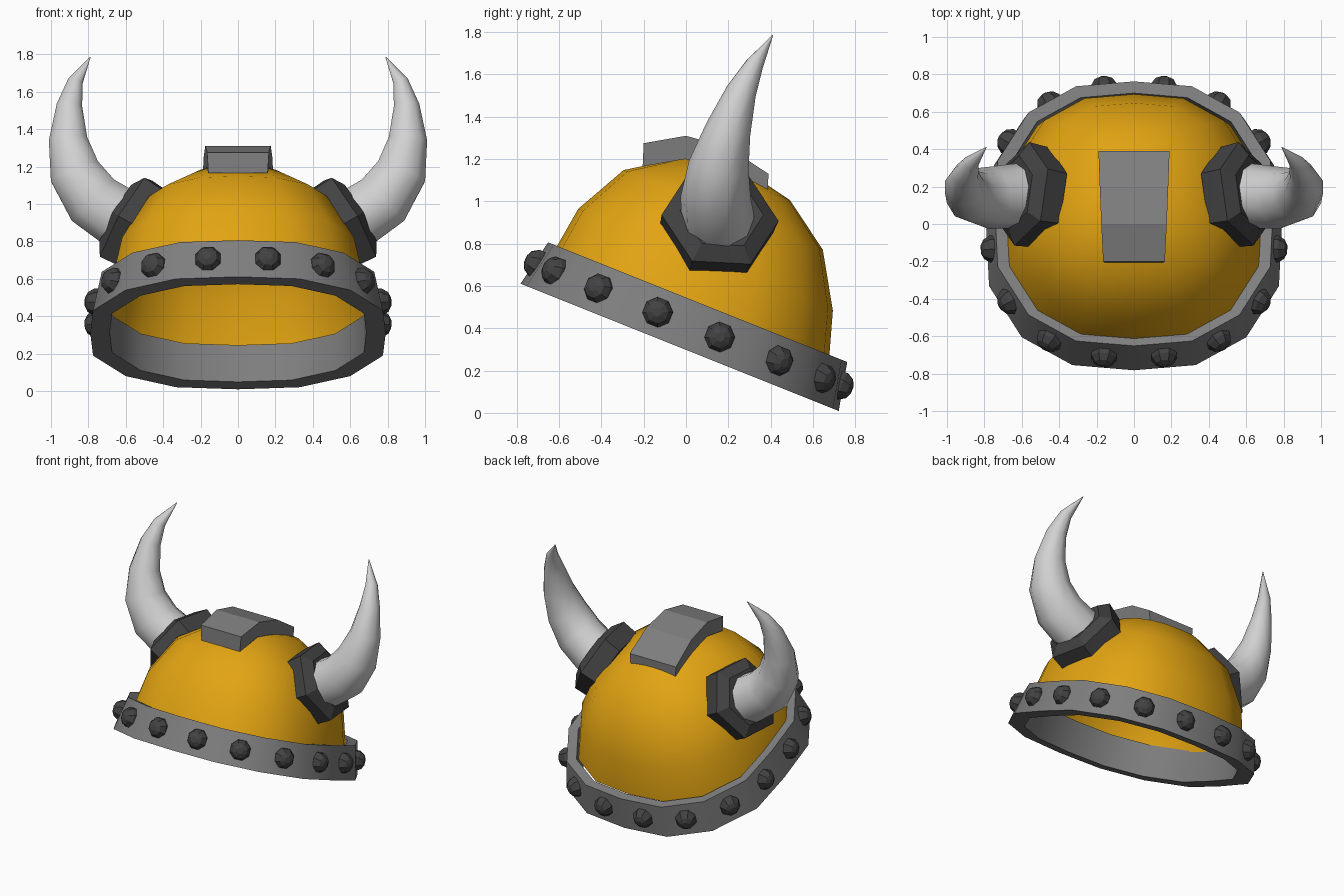
import bpy, bmesh, math
from mathutils import Matrix, Vector

if "Cube" in bpy.data.objects:
    bpy.data.objects.remove(bpy.data.objects["Cube"])


def material(name, rgb):
    m = bpy.data.materials.new(name)
    m.diffuse_color = (*rgb, 1)
    m.use_nodes = True
    m.node_tree.nodes["Principled BSDF"].inputs["Base Color"].default_value = m.diffuse_color
    return m


GOLD = material("gold", (0.76, 0.37, 0.006))
STEEL = material("steel", (0.21, 0.21, 0.21))
DARK = material("dark iron", (0.055, 0.055, 0.055))
BONE = material("horn grey", (0.64, 0.64, 0.64))

# The cap leans back: its rim plane is tilted about x
TILT = Matrix.Translation((0, -0.03, 0.31)) @ Matrix.Rotation(-math.atan2(0.6, 1.5), 4, 'X')

# Rounded-square rim outline, one quarter mirrored to 16 points
quarter = [(0, 0.81), (0.33, 0.78), (0.60, 0.62), (0.775, 0.325), (0.79, 0)]
half = quarter + [(x, -y) for x, y in quarter[-2::-1]]
OUTLINE = half + [(-x, y) for x, y in half[-2:0:-1]]


def rim_ring(scale, w, shift=0):
    return [TILT @ Vector((x * scale, y * scale + shift, w)) for x, y in OUTLINE]


def loft(name, rings, mat, angle=None, cap_start=False, cap_end=False, loop=False):
    """Skin a list of equal point rings into one object."""
    bm = bmesh.new()
    vs = [[bm.verts.new(p) for p in r] for r in rings]
    n = len(vs[0])
    pairs = list(zip(vs, vs[1:])) + ([(vs[-1], vs[0])] if loop else [])
    for a, b in pairs:
        for i in range(n):
            j = (i + 1) % n
            bm.faces.new((a[i], a[j], b[j], b[i]))
    if cap_start:
        bm.faces.new(vs[0])
    if cap_end:
        bm.faces.new(vs[-1])
    bmesh.ops.remove_doubles(bm, verts=bm.verts, dist=0.0005)
    bmesh.ops.recalc_face_normals(bm, faces=bm.faces)
    me = bpy.data.meshes.new(name)
    bm.to_mesh(me)
    bm.free()
    me.materials.append(mat)
    ob = bpy.data.objects.new(name, me)
    bpy.context.collection.objects.link(ob)
    if angle:
        bpy.ops.object.select_all(action='DESELECT')
        ob.select_set(True)
        bpy.context.view_layer.objects.active = ob
        bpy.ops.object.shade_smooth_by_angle(angle=math.radians(angle))
    return ob


def disc(centre, u, v, radius, sides, phase=0):
    return [centre + radius * (math.cos(a) * u + math.sin(a) * v)
            for a in (phase + math.tau * i / sides for i in range(sides))]


# Dome: rings of (height, radius, forward shift), closing at the apex
DOME = [(0.20, 0.70, -0.02), (0.43, 0.648, -0.04), (0.68, 0.507, -0.05),
        (0.84, 0.27, -0.045), (0.895, 0.0, -0.04)]
loft("dome", [rim_ring(r / 0.81, w, s) for w, r, s in DOME], GOLD, 45)

# Rim band with a sloped outer face
loft("rim_band", [rim_ring(s, w) for s, w in
                  [(1.0, 0), (0.94, 0.23), (0.862, 0.22), (0.868, 0)]],
     STEEL, 35, loop=True)

# Rivets, one in the middle of every rim side
for i, (x, y) in enumerate(OUTLINE):
    x2, y2 = OUTLINE[(i + 1) % len(OUTLINE)]
    along = Vector((x2 - x, y2 - y, 0)).normalized()
    out = Vector((-along.y, along.x, 0))
    mid = Vector(((x + x2) / 2, (y + y2) / 2, 0)) * 0.97 + Vector((0, 0, 0.115))
    if out.dot(mid) < 0:
        out = -out
    up = Vector((0, 0, 1))
    rings = [[TILT @ p for p in disc(mid + out * d, along, up, r, 8, math.pi / 8)]
             for d, r in [(-0.02, 0.072), (0.012, 0.072), (0.045, 0.052), (0.06, 0.022)]]
    loft(f"rivet_{i + 1}", rings, DARK, cap_start=True, cap_end=True)

# Crest plate: a bent slab over the crown, wider at the back
CREST = [(-0.20, 1.275, 0.165), (0.0, 1.31, 0.175), (0.20, 1.255, 0.183), (0.39, 1.13, 0.19)]
loft("crest_plate",
     [[Vector(p) for p in ((-w, y, z), (w, y, z), (w * 0.96, y - 0.005, z - 0.11),
                           (-w * 0.96, y - 0.005, z - 0.11))] for y, z, w in CREST],
     STEEL, cap_start=True, cap_end=True)

# Horns: centre line (x, y, z) with radius
HORN = [(0.55, 0.15, 0.87, 0.175), (0.64, 0.15, 0.93, 0.172), (0.775, 0.14, 1.02, 0.166),
        (0.872, 0.155, 1.17, 0.143), (0.908, 0.20, 1.34, 0.108), (0.902, 0.262, 1.52, 0.072),
        (0.872, 0.325, 1.65, 0.043), (0.79, 0.41, 1.785, 0.002)]

for side, sign in (("right", 1), ("left", -1)):
    flip = Matrix.Diagonal((sign, 1, 1, 1))

    # Six-sided collar seated on the dome
    n = Vector((0.86, 0.15, 0.49)).normalized()
    v = (Vector((0, 0, 1)) - n * n.z).normalized()
    u = v.cross(n)
    base = Vector((0.535, 0.15, 0.885))
    rings = [[flip @ p for p in disc(base + n * d, u, v, r, 6, -0.06)]
             for d, r in [(-0.05, 0.27), (0.075, 0.28), (0.125, 0.20)]]
    loft(f"{side}_horn_collar", rings, DARK, cap_start=True, cap_end=True)

    # Curved tapering horn
    pts = [Vector(p[:3]) for p in HORN]
    rings = []
    for i, p in enumerate(pts):
        t = (pts[min(i + 1, len(pts) - 1)] - pts[max(i - 1, 0)]).normalized()
        a = (Vector((0, 1, 0)) - t * t.y).normalized()
        rings.append([flip @ q for q in disc(p, a, t.cross(a), HORN[i][3], 10)])
    loft(f"{side}_horn", rings, BONE, 60, cap_start=True, cap_end=True)
